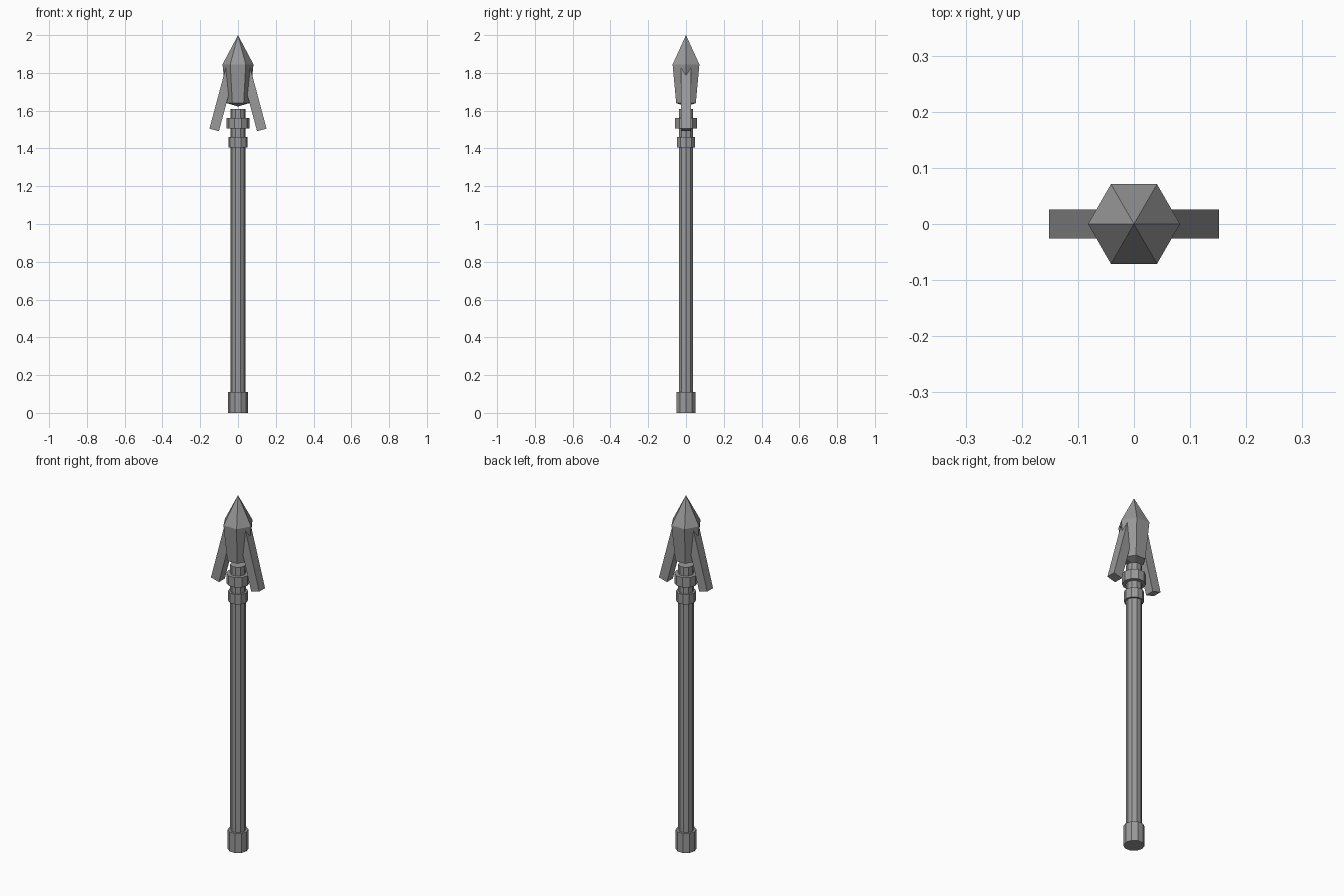
import bpy, bmesh, math
from mathutils import Matrix, Vector

if "Cube" in bpy.data.objects:
    bpy.data.objects.remove(bpy.data.objects["Cube"])

metal = bpy.data.materials.new("grey metal")
metal.diffuse_color = (0.32, 0.32, 0.32, 1)
metal.use_nodes = True
metal.node_tree.nodes["Principled BSDF"].inputs["Base Color"].default_value = metal.diffuse_color


def add_object(name, bm):
    bmesh.ops.recalc_face_normals(bm, faces=bm.faces)
    mesh = bpy.data.meshes.new(name)
    bm.to_mesh(mesh)
    bm.free()
    mesh.materials.append(metal)
    obj = bpy.data.objects.new(name, mesh)
    bpy.context.collection.objects.link(obj)
    return obj


def lathe(name, profile, sides):
    """Faceted solid from (radius, z) points, with a corner on the x axis."""
    bm = bmesh.new()
    rings = []
    for r, z in profile:
        if r == 0:
            rings.append([bm.verts.new((0, 0, z))] * sides)
        else:
            rings.append([bm.verts.new((r * math.cos(math.tau * i / sides),
                                        r * math.sin(math.tau * i / sides), z))
                          for i in range(sides)])
    for a, b in zip(rings, rings[1:]):
        for i in range(sides):
            j = (i + 1) % sides
            quad = [a[i], a[j], b[j], b[i]]
            bm.faces.new(list(dict.fromkeys(quad)))
    for (r, z), ring in ((profile[0], rings[0]), (profile[-1], rings[-1])):
        if r > 0:
            bm.faces.new(ring)
    return add_object(name, bm)


# Shaft, butt cap and collars
for name, r, z0, z1 in (("shaft", 0.04, 0.01, 1.61),
                        ("butt_cap", 0.053, 0.0, 0.11),
                        ("lower_collar", 0.051, 1.405, 1.46),
                        ("upper_collar", 0.06, 1.505, 1.56)):
    lathe(name, [(r, z0), (r, z1)], 10)

# Six-sided spear head with a shallow pointed underside
lathe("spear_head", [(0, 1.622), (0.06, 1.64), (0.082, 1.845), (0, 2.0)], 6)

# Swept-back barbs, one on each side
length, width, tilt = 0.36, 0.052, math.radians(15)
for side, name in ((-1, "left_barb"), (1, "right_barb")):
    bm = bmesh.new()
    bmesh.ops.create_cube(bm, size=1)
    bmesh.ops.scale(bm, vec=(width, width, length), verts=bm.verts)
    axis = Vector((-side * math.sin(tilt), 0, math.cos(tilt)))
    centre = Vector((side * 0.126, 0, 1.498)) + axis * length / 2
    bm.transform(Matrix.Translation(centre) @ Matrix.Rotation(-side * tilt, 4, 'Y'))
    add_object(name, bm)
